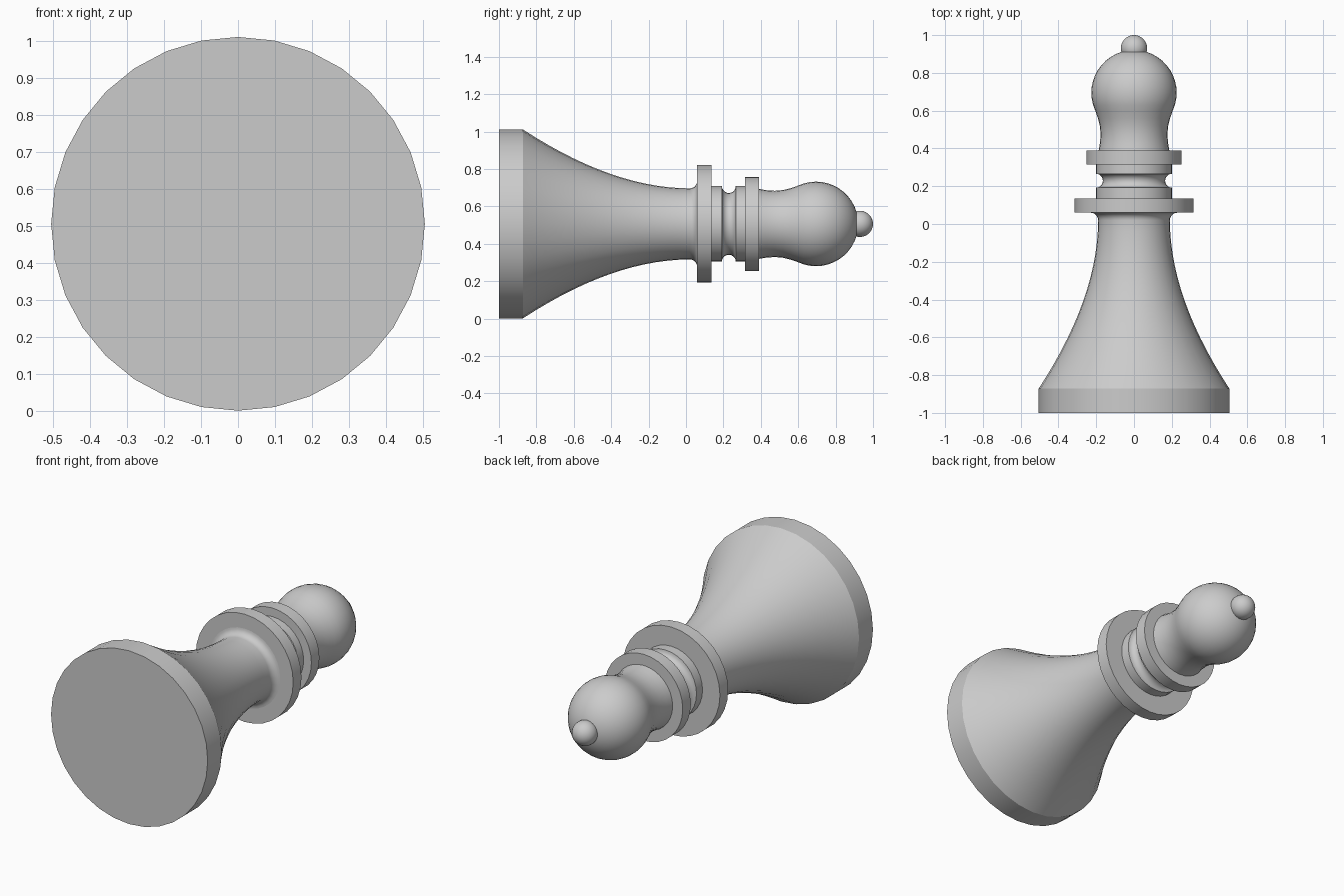
import bpy, bmesh, math
from mathutils import Vector

AXIS_Z = 0.506   # height of the turning axis, which runs along y
SIDES = 32

cube = bpy.data.objects.get("Cube")
if cube:
    bpy.data.objects.remove(cube, do_unlink=True)

grey = bpy.data.materials.new("plain grey")
grey.use_nodes = True
grey.diffuse_color = (0.6, 0.6, 0.6, 1)
grey.node_tree.nodes["Principled BSDF"].inputs["Base Color"].default_value = (0.6, 0.6, 0.6, 1)


def lathe(name, profile, sides=SIDES):
    """Turn (y, radius) points around the long axis into a closed solid."""
    bm = bmesh.new()
    points = [(profile[0][0], 0)] + profile + [(profile[-1][0], 0)]
    verts = [bm.verts.new((0, y, r)) for y, r in points]
    edges = [bm.edges.new(pair) for pair in zip(verts, verts[1:])]
    bmesh.ops.spin(bm, geom=verts + edges, cent=(0, 0, 0), axis=(0, 1, 0),
                   angle=math.tau, steps=sides, use_duplicate=False)
    bmesh.ops.remove_doubles(bm, verts=bm.verts[:], dist=0.0002)
    bmesh.ops.recalc_face_normals(bm, faces=bm.faces[:])
    mesh = bpy.data.meshes.new(name)
    bm.to_mesh(mesh)
    bm.free()
    mesh.materials.append(grey)
    obj = bpy.data.objects.new(name, mesh)
    obj.location.z = AXIS_Z
    bpy.context.collection.objects.link(obj)
    bpy.ops.object.select_all(action='DESELECT')
    obj.select_set(True)
    bpy.context.view_layer.objects.active = obj
    bpy.ops.object.shade_smooth_by_angle(angle=math.radians(30))
    return obj


def disc(name, start, end, radius):
    return lathe(name, [(start, radius), (end, radius)])


def arc(y, r, radius, start, end, steps):
    """Arc points in degrees, where 0 points along +y and 90 points outwards."""
    angles = [math.radians(start + (end - start) * i / steps) for i in range(steps + 1)]
    return [(y + radius * math.cos(a), r + radius * math.sin(a)) for a in angles]


def sweep(a, b, c, steps):
    """Quadratic curve from a to c, pulled towards b."""
    a, b, c = Vector(a), Vector(b), Vector(c)
    return [tuple(a * (1 - t) ** 2 + b * 2 * t * (1 - t) + c * t * t)
            for t in (i / steps for i in range(steps + 1))]


# Base and flared body, with a fillet under the collar
disc("base", -1, -0.872, 0.505)
lathe("body", sweep((-0.872, 0.505), (-0.39, 0.19), (0.02, 0.19), 14)
      + arc(0.02, 0.23, 0.04, -90, 0, 6)[1:])

# Collars and rings
disc("large_collar", 0.06, 0.136, 0.314)
disc("lower_ring", 0.136, 0.192, 0.202)
lathe("groove", arc(0.229, 0.202, 0.037, 180, 360, 10))
disc("upper_ring", 0.266, 0.316, 0.202)
disc("small_collar", 0.316, 0.39, 0.252)

# Neck blending into the round head
neck = [(0.39, 0.187), (0.43, 0.18), (0.475, 0.177), (0.52, 0.181), (0.56, 0.191)]
lathe("head", neck + arc(0.695, 0, 0.226, 115, 0, 14))

# Small ball on the tip
lathe("finial", arc(0.93, 0, 0.07, 150, 0, 12))
